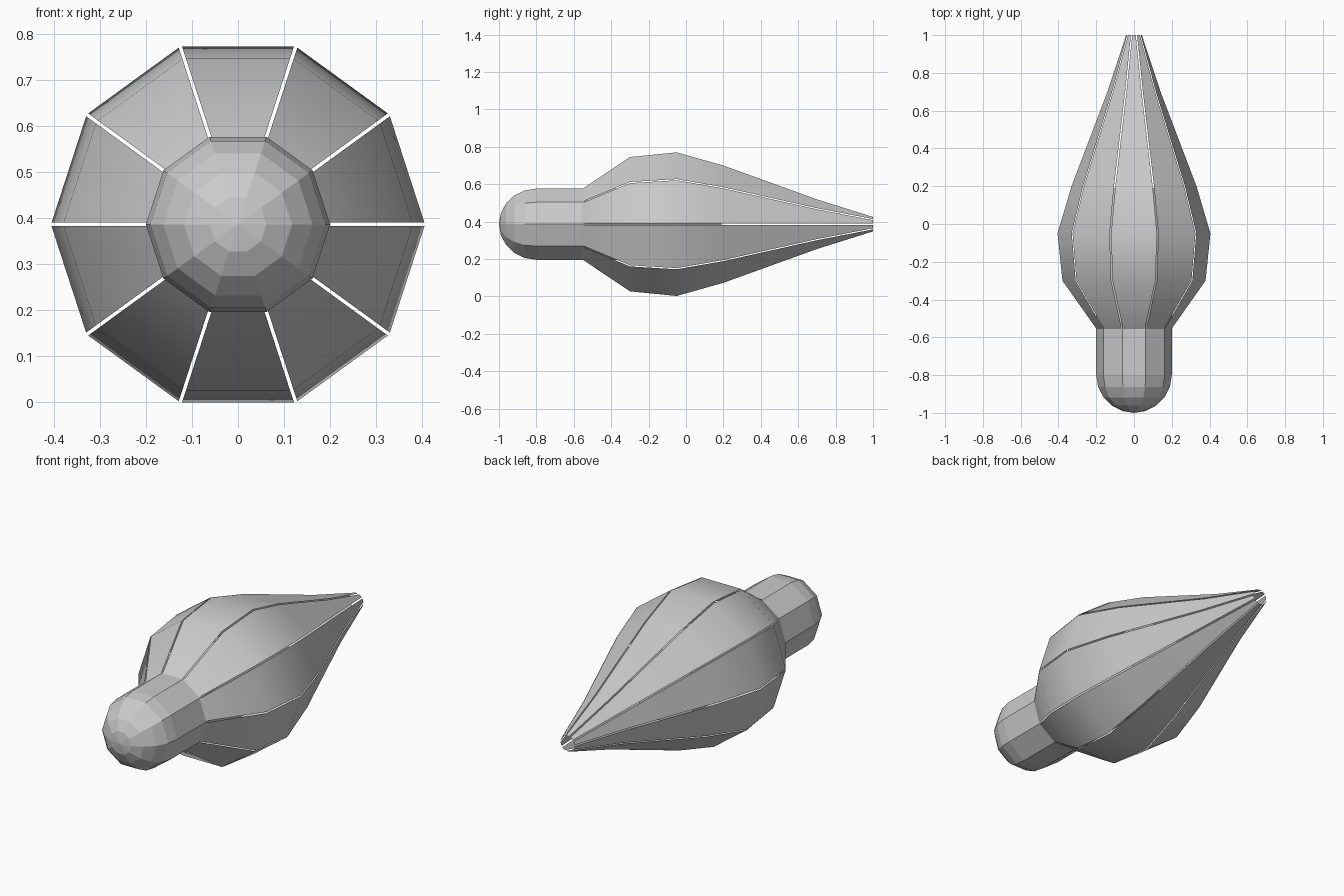
import bpy, bmesh, math
from mathutils import Vector

if "Cube" in bpy.data.objects:
    bpy.data.objects.remove(bpy.data.objects["Cube"])

SIDES = 10
CZ = 0.386          # height of the long axis
GAP = 0.008         # slit between neighbouring petals


def ring_point(r, i, y):
    a = 2 * math.pi * i / SIDES
    return Vector((r * math.cos(a), y, CZ + r * math.sin(a)))


def make_object(name, bm):
    bmesh.ops.recalc_face_normals(bm, faces=bm.faces)
    me = bpy.data.meshes.new(name)
    bm.to_mesh(me)
    bm.free()
    ob = bpy.data.objects.new(name, me)
    bpy.context.collection.objects.link(ob)
    return ob


# Core: ten-sided rod with a faceted dome nose, running on inside the petals
bm = bmesh.new()
profile = [(0.2 * math.sin(math.radians(18 * k)),
            -0.8 - 0.2 * math.cos(math.radians(18 * k))) for k in range(1, 6)]
profile.append((0.2, 0.19))
rings = [[bm.verts.new(ring_point(r, i, y)) for i in range(SIDES)] for r, y in profile]
nose = bm.verts.new((0, -1.0, CZ))
for i in range(SIDES):
    j = (i + 1) % SIDES
    bm.faces.new((nose, rings[0][i], rings[0][j]))
    for a, b in zip(rings, rings[1:]):
        bm.faces.new((a[i], b[i], b[j], a[j]))
bm.faces.new(rings[-1])
make_object("core", bm)

# Petals: thin strips following the bulb outline (radius, y), split by slits
outline = [(0.2, -0.555), (0.38, -0.3), (0.406, -0.05),
           (0.332, 0.2), (0.142, 0.7), (0.043, 1.0)]
for n in range(SIDES):
    bm = bmesh.new()
    pairs = []
    for r, y in outline:
        p, q = ring_point(r, n, y), ring_point(r, n + 1, y)
        d = (q - p).normalized() * GAP / 2
        pairs.append((bm.verts.new(p + d), bm.verts.new(q - d)))
    for (a, b), (c, e) in zip(pairs, pairs[1:]):
        f = bm.faces.new((a, b, e, c))
        f.smooth = True
    ob = make_object(f"petal_{n + 1}", bm)
    # keep the outer side facing out
    me = ob.data
    f = me.polygons[1]
    if f.normal.dot(f.center - Vector((0, f.center.y, CZ))) < 0:
        me.flip_normals()
